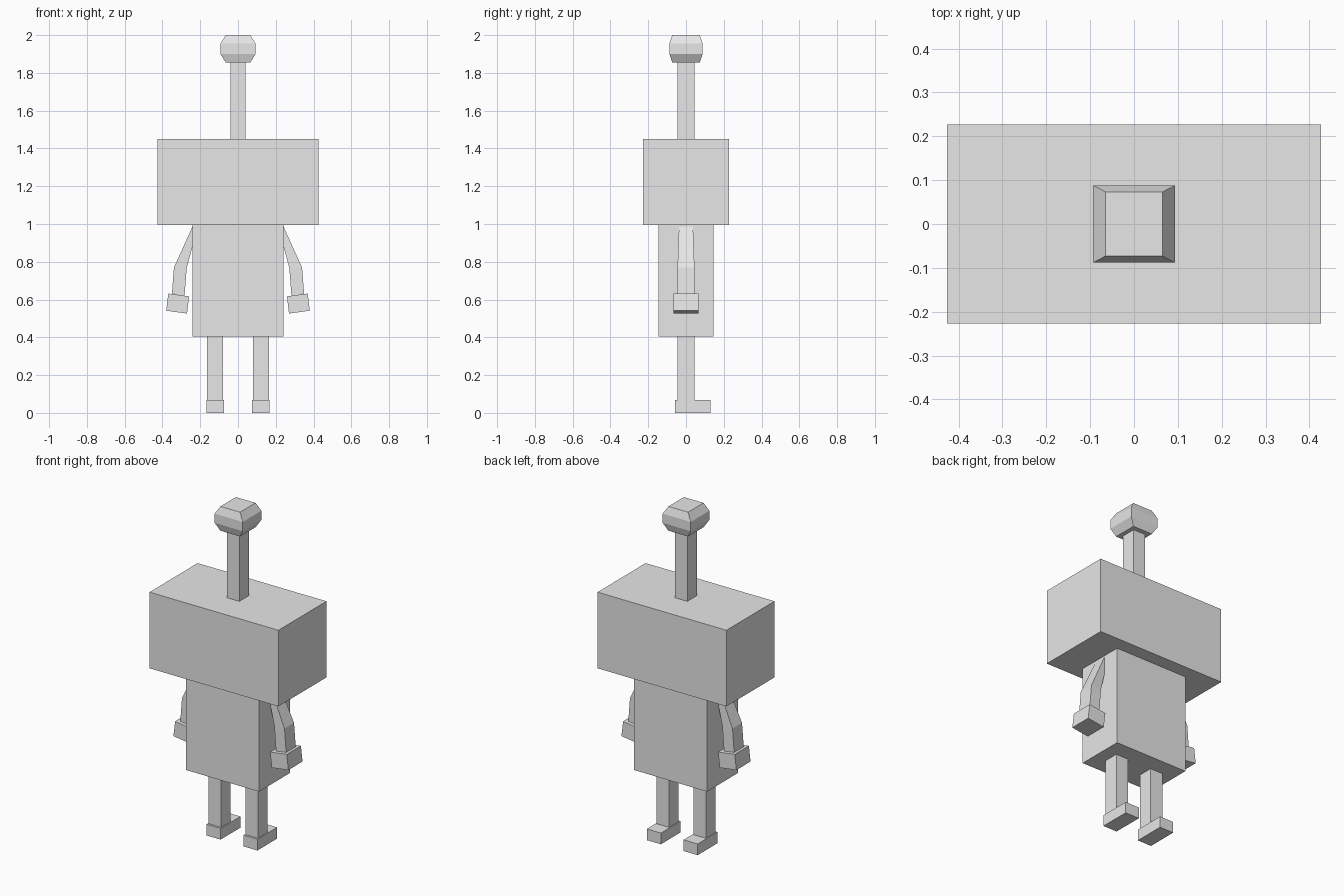
import bpy

cube = bpy.data.objects.get("Cube")
if cube:
    bpy.data.objects.remove(cube, do_unlink=True)

grey = bpy.data.materials.new("light_grey")
grey.use_nodes = True
COLOUR = (0.8, 0.8, 0.8, 1)
grey.diffuse_color = COLOUR
grey.node_tree.nodes["Principled BSDF"].inputs["Base Color"].default_value = COLOUR


def loft(name, rings):
    """Join four-cornered rings into a closed, capped solid."""
    verts = [v for ring in rings for v in ring]
    faces = [(3, 2, 1, 0)]
    for r in range(len(rings) - 1):
        a = r * 4
        for i in range(4):
            j = (i + 1) % 4
            faces.append((a + i, a + j, a + 4 + j, a + 4 + i))
    n = len(verts)
    faces.append((n - 4, n - 3, n - 2, n - 1))
    mesh = bpy.data.meshes.new(name)
    mesh.from_pydata(verts, [], faces)
    mesh.materials.append(grey)
    obj = bpy.data.objects.new(name, mesh)
    bpy.context.collection.objects.link(obj)
    return obj


def rect(x0, x1, y0, y1, z):
    return [(x0, y0, z), (x1, y0, z), (x1, y1, z), (x0, y1, z)]


def box(name, x, y, z):
    return loft(name, [rect(*x, *y, h) for h in z])


def limb(name, side, sections):
    """Sections run bottom to top: inner (x, z), outer (x, z), half depth."""
    rings = []
    for (xi, zi), (xo, zo), d in sections:
        ring = [(side * xi, -d, zi), (side * xo, -d, zo),
                (side * xo, d, zo), (side * xi, d, zi)]
        rings.append(ring if side > 0 else ring[::-1])
    return loft(name, rings)


# Head and body
box("head", (-0.426, 0.426), (-0.227, 0.227), (0.995, 1.45))
box("body", (-0.241, 0.241), (-0.145, 0.145), (0.405, 0.995))

# Antenna with a chamfered knob
box("antenna_stem", (-0.04, 0.04), (-0.045, 0.045), (1.45, 1.855))
loft("antenna_knob", [rect(-x, x, -y, y, z) for x, y, z in (
    (0.065, 0.073, 1.855), (0.093, 0.088, 1.9),
    (0.093, 0.088, 1.955), (0.065, 0.073, 2.0))])

# Arms, hands, legs and feet
for label, s in (("left", 1), ("right", -1)):
    limb(label + "_arm", s, [((0.283, 0.62), (0.35, 0.63), 0.045),
                             ((0.272, 0.765), (0.339, 0.77), 0.045),
                             ((0.236, 0.9), (0.238, 0.993), 0.037)])
    limb(label + "_hand", s, [((0.27, 0.526), (0.38, 0.541), 0.067),
                              ((0.259, 0.617), (0.369, 0.632), 0.067)])
    legs = sorted((s * 0.08, s * 0.163))
    feet = sorted((s * 0.075, s * 0.168))
    box(label + "_leg", legs, (-0.045, 0.045), (0.067, 0.405))
    box(label + "_foot", feet, (-0.057, 0.13), (0, 0.067))
